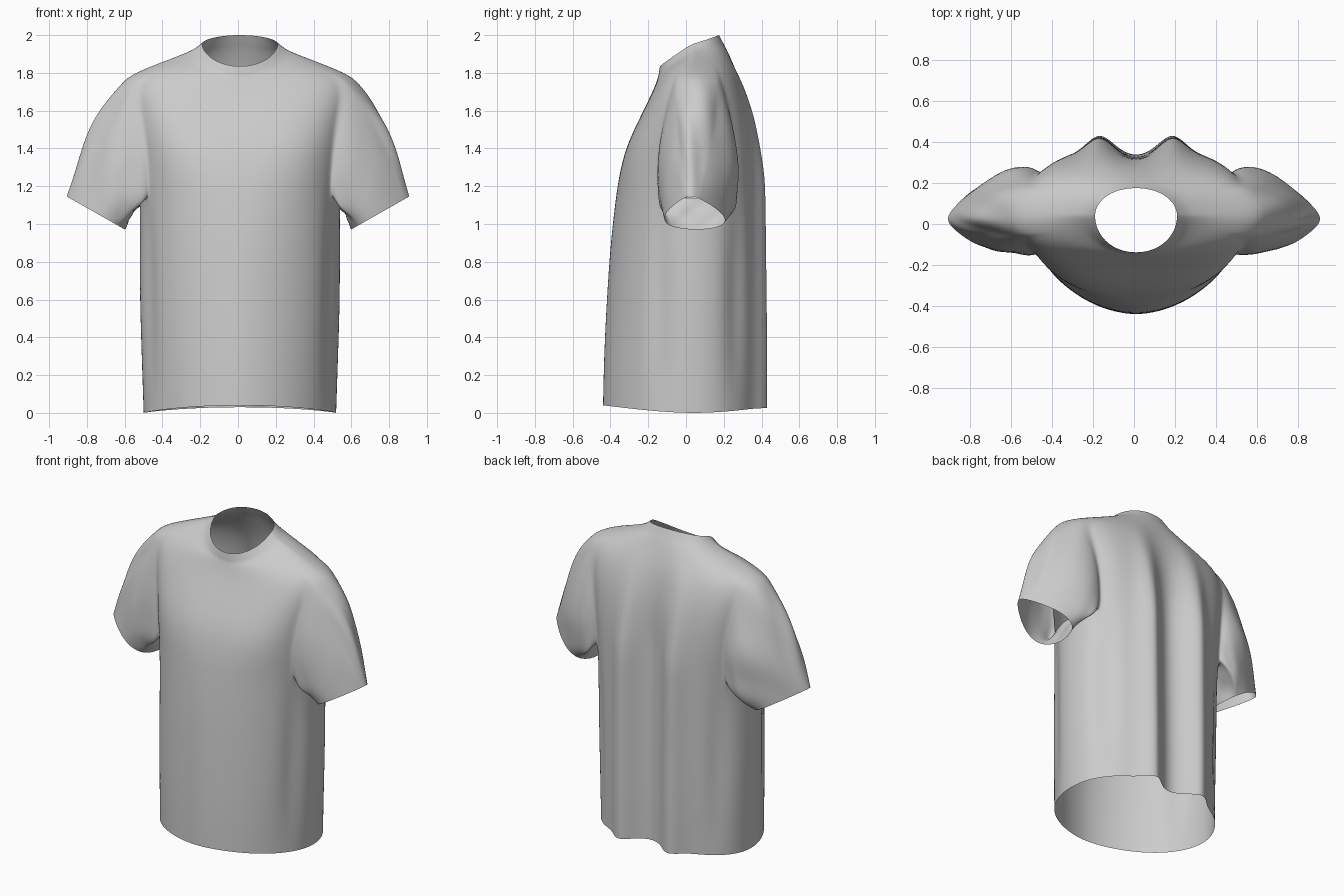
import bpy, bmesh
from math import sin, cos, pi, exp, atan2
from mathutils import Vector

if "Cube" in bpy.data.objects:
    bpy.data.objects.remove(bpy.data.objects["Cube"])

N = 72                # columns around the torso
FRONT, BACK = 5, 6    # armhole columns in front of and behind the side seam
LOW, HIGH = 4, 9      # armhole rows
STEPS = 12            # rings along a sleeve
YC = 0.04             # depth of the side seam

# torso rings: z front, z side, z back, half width, y front, y back, squareness front, back
ROWS = [
    (.04, 0, .03, .51, -.44, .385, 1.8, 2.6),
    (.30, .30, .30, .52, -.435, .385, 1.8, 2.7),
    (.60, .60, .60, .53, -.42, .38, 1.8, 2.8),
    (.90, .90, .90, .53, -.40, .375, 1.9, 3),
    (1.15, 1.15, 1.15, .53, -.37, .37, 2.2, 3.3),
    (1.26, 1.26, 1.26, .53, -.353, .365, 2.6, 3.6),
    (1.40, 1.40, 1.40, .54, -.32, .355, 3.1, 4),
    (1.53, 1.55, 1.55, .565, -.26, .34, 3.3, 3.8),
    (1.64, 1.68, 1.67, .59, -.205, .315, 3.2, 3.3),
    (1.72, 1.79, 1.77, .58, -.168, .285, 2.6, 2.6),
    (1.765, 1.855, 1.86, .42, -.152, .245, 2.3, 2.4),
    (1.785, 1.905, 1.93, .28, -.145, .213, 2.1, 2.1),
    (1.795, 1.925, 1.955, .24, -.145, .198, 2.1, 2.1),
    (1.835, 1.955, 2.0, .20, -.138, .175, 2.1, 2.1),
]


def bump(v, centre, width):
    return exp(-((v - centre) / width) ** 2)


def torso_point(row, t):
    zf, zs, zb, w, yf, yb, pf, pb = row
    c, s = cos(t), sin(t)
    z = zs + ((zb if s > 0 else zf) - zs) * abs(s) ** (1.1 if w < .3 else 1.7)
    x = w * c
    if s > 0:
        y = YC + (yb - YC) * max(0, 1 - abs(c) ** pb) ** .5
        # two hanging folds with a hollow between them
        fade = min(1, max(0, (1.85 - z) / .6))
        y += fade * (.065 * bump(abs(x), .18, .07) - .05 * bump(x, 0, .10))
    else:
        y = YC + (yf - YC) * max(0, 1 - abs(c) ** pf) ** .5
    # soft drapes below the arms
    side = atan2(s, abs(c))
    env = sin(pi * z / 1.25) if z < 1.25 else 0
    k = 1 - env * (.04 * bump(side, -.42, .14) + .05 * bump(side, .62, .16))
    return Vector((x * k + .01, YC + (y - YC) * k, z))


def sleeve(bm, loop, sx):
    centre = Vector((sx * .752, .04, 1.058))
    arm = Vector((sx * .155, -.015, .088))
    starts = [v.co.copy() for v in loop]
    phis = [atan2((p.y - .05) / .2, (p.z - 1.47) / .32) for p in starts]
    previous = loop
    for k in range(1, STEPS + 1):
        s = k / STEPS
        swell = sin(pi * s ** .8)
        ring = []
        for p, phi in zip(starts, phis):
            up, across = cos(phi), sin(phi)
            end = centre + arm * up
            end.y += .15 * across * (1 - .5 * up)
            out = Vector((sx * .045 * max(0, up), (.055 if across > 0 else .02) * across,
                          .021 * max(0, up)))
            wrinkle = .010 * sin(5 * phi + 4 * s) + .008 * sin(9 * phi - 7 * s + sx)
            q = p.lerp(end, s) + out * swell
            q += Vector((sx * .6 * up, across, .4 * up)) * wrinkle * swell
            ring.append(bm.verts.new(q))
        for i in range(len(ring)):
            j = (i + 1) % len(ring)
            bm.faces.new((previous[i], previous[j], ring[j], ring[i]))
        previous = ring


# torso with collar band and two open armholes
bm = bmesh.new()
grid = [[bm.verts.new(torso_point(row, 2 * pi * j / N)) for j in range(N)] for row in ROWS]
# first column and side of each armhole
holes = [(-FRONT, 1), (N // 2 - BACK, -1)]
SPAN = FRONT + BACK


def in_armhole(r, j):
    return LOW <= r < HIGH and any((j - a) % N < SPAN for a, _ in holes)


for r in range(len(ROWS) - 1):
    for j in range(N):
        if not in_armhole(r, j):
            k = (j + 1) % N
            bm.faces.new((grid[r][j], grid[r][k], grid[r + 1][k], grid[r + 1][j]))

# sleeves grown from the armhole edges
for a, sx in holes:
    b = a + SPAN
    path = [(LOW, j) for j in range(a, b + 1)]
    path += [(r, b) for r in range(LOW + 1, HIGH + 1)]
    path += [(HIGH, j) for j in range(b - 1, a - 1, -1)]
    path += [(r, a) for r in range(HIGH - 1, LOW, -1)]
    sleeve(bm, [grid[r][j % N] for r, j in path], sx)

bmesh.ops.delete(bm, geom=[v for v in bm.verts if not v.link_faces], context='VERTS')
bmesh.ops.recalc_face_normals(bm, faces=bm.faces)
for f in bm.faces:
    f.smooth = True
mesh = bpy.data.meshes.new("shirt")
bm.to_mesh(mesh)
bm.free()
shirt = bpy.data.objects.new("shirt", mesh)
bpy.context.collection.objects.link(shirt)
sub = shirt.modifiers.new("smooth cloth", 'SUBSURF')
sub.levels = sub.render_levels = 2
